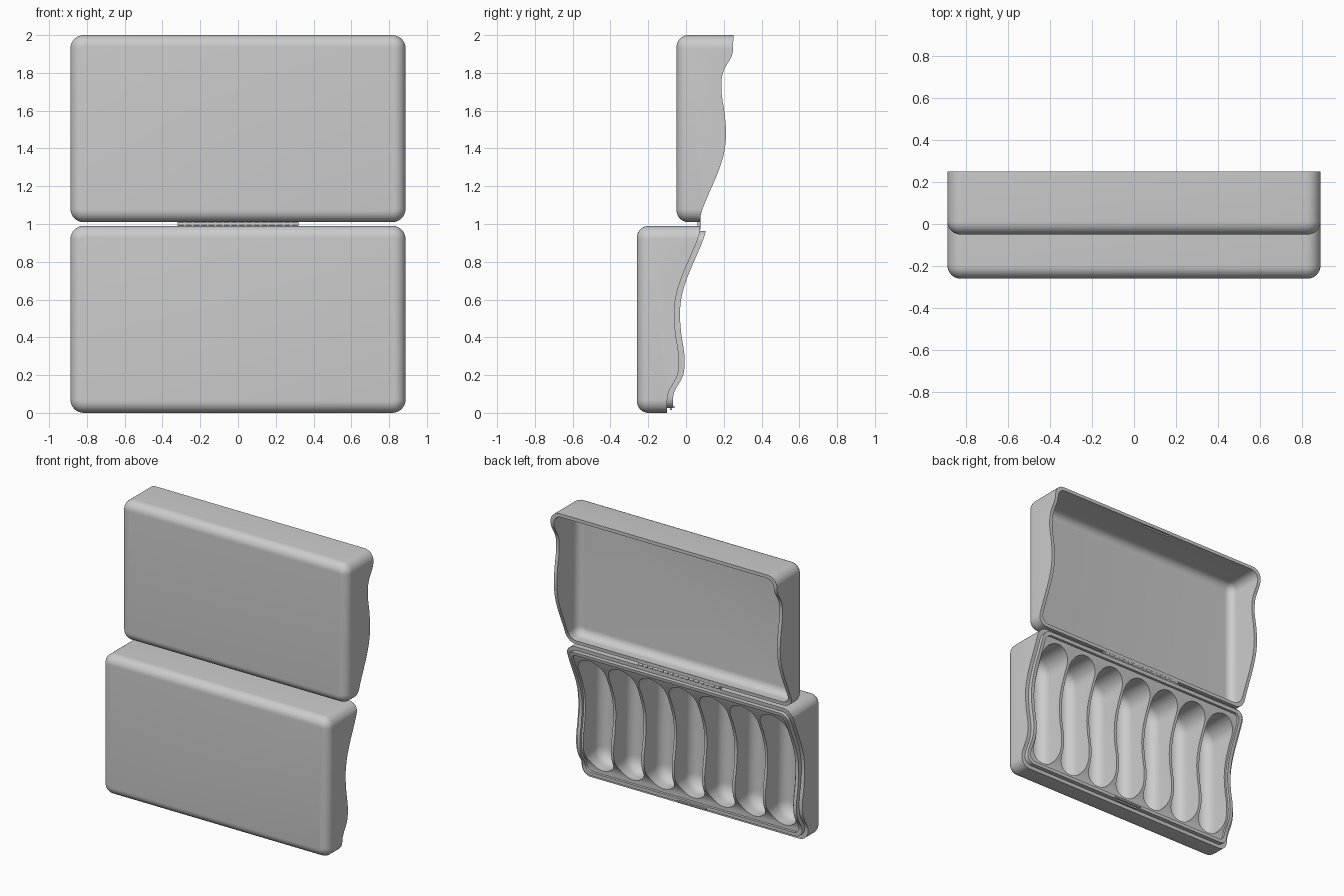
import bpy, bmesh, math
from mathutils import Vector

if "Cube" in bpy.data.objects:
    bpy.data.objects.remove(bpy.data.objects["Cube"])

grey = bpy.data.materials.new("light grey plastic")
grey.use_nodes = True
colour = (0.6, 0.6, 0.6, 1)
grey.diffuse_color = colour
grey.node_tree.nodes["Principled BSDF"].inputs["Base Color"].default_value = colour

W, FRONT, FAR = 0.887, -0.26, 0.6


def make(name, bm):
    bmesh.ops.recalc_face_normals(bm, faces=bm.faces)
    mesh = bpy.data.meshes.new(name)
    bm.to_mesh(mesh)
    bm.free()
    mesh.materials.append(grey)
    obj = bpy.data.objects.new(name, mesh)
    bpy.context.collection.objects.link(obj)
    return obj


def box(name, x, y, z, corner=0, edge=0, segments=8):
    """Box between limits; rounds its corners along y, then its front rim."""
    bm = bmesh.new()
    bmesh.ops.create_cube(bm, size=1)
    for v in bm.verts:
        v.co = [a[0] + (c + 0.5) * (a[1] - a[0]) for c, a in zip(v.co, (x, y, z))]
    if corner:
        along_y = [e for e in bm.edges if abs(e.verts[0].co.y - e.verts[1].co.y) > 1e-4]
        bmesh.ops.bevel(bm, geom=along_y, offset=corner, segments=segments,
                        profile=0.5, affect='EDGES')
    if edge:
        rim = [e for e in bm.edges if all(abs(v.co.y - y[0]) < 1e-5 for v in e.verts)]
        bmesh.ops.bevel(bm, geom=rim, offset=edge, segments=segments,
                        profile=0.5, affect='EDGES')
    return make(name, bm)


def combine(obj, tool, operation='DIFFERENCE'):
    mod = obj.modifiers.new(operation, 'BOOLEAN')
    mod.operation, mod.object, mod.solver = operation, tool, 'EXACT'
    bpy.context.view_layer.update()
    graph = bpy.context.evaluated_depsgraph_get()
    mesh = bpy.data.meshes.new_from_object(obj.evaluated_get(graph))
    obj.modifiers.clear()
    obj.data = mesh
    bpy.data.objects.remove(tool)


# Wavy parting line, as (y, z) points on the tray
KEYS = [(-0.10, -0.1), (-0.10, 0.04), (-0.092, 0.11), (-0.045, 0.2), (-0.038, 0.3),
        (-0.055, 0.42), (-0.062, 0.53), (-0.05, 0.63), (-0.018, 0.73), (0.025, 0.83),
        (0.062, 0.92), (0.075, 0.98), (0.075, 1.1)]


def wave_line(steps=6):
    pts = [Vector(k) for k in KEYS]
    pts = [pts[0]] + pts + [pts[-1]]
    line = []
    for a, b, c, d in zip(pts, pts[1:], pts[2:], pts[3:]):
        for i in range(steps):
            t = i / steps
            line.append(0.5 * (2 * b + (c - a) * t + (2 * a - 5 * b + 4 * c - d) * t ** 2
                               + (3 * b - 3 * c + d - a) * t ** 3))
    return line + [pts[-1]]


def wave_cutter(offset, for_lid=False):
    """Solid filling everything behind the wavy line."""
    line = [(p.x + offset, p.y) for p in wave_line()]
    if for_lid:
        line = [(0.15 - y, 2 - z) for y, z in line]
    line += [(1, line[-1][1]), (1, line[0][1])]
    bm = bmesh.new()
    face = bm.faces.new([bm.verts.new((-1.2, y, z)) for y, z in line])
    out = bmesh.ops.extrude_face_region(bm, geom=[face])["geom"]
    bmesh.ops.translate(bm, vec=(2.4, 0, 0),
                        verts=[v for v in out if isinstance(v, bmesh.types.BMVert)])
    return make("wave_cutter", bm)


def finish(obj):
    bpy.ops.object.select_all(action='DESELECT')
    obj.select_set(True)
    bpy.context.view_layer.objects.active = obj
    bpy.ops.object.shade_smooth_by_angle(angle=math.radians(32))


def inset_box(name, inset, y, z, corner, edge=0):
    return box(name, (-W + inset, W - inset), y, (z[0] + inset, z[1] - inset), corner, edge)


# Tray: rounded shell with a raised inner lip
TRAY_Z = (0, 0.99)
tray = inset_box("tray", 0, (FRONT, FAR), TRAY_Z, 0.07, 0.062)
combine(tray, wave_cutter(0))
lip = inset_box("lip", 0.026, (FRONT + 0.08, FAR), TRAY_Z, 0.055)
combine(lip, wave_cutter(0.03))
combine(tray, lip, 'UNION')

# Shallow recess inside the lip
recess = inset_box("recess", 0.05, (FRONT + 0.1, FAR), TRAY_Z, 0.045)
combine(recess, wave_cutter(0.012), 'INTERSECT')
combine(tray, recess)

# Row of seven round-ended pockets
PITCH, HALF = 0.238, 0.109
for i in range(-3, 4):
    x = i * PITCH
    pocket = box("pocket", (x - HALF, x + HALF), (FRONT + 0.035, FAR), (0.075, 0.915),
                 HALF - 0.001, 0.075)
    combine(tray, pocket)
finish(tray)

# Lid: hollow shell with the matching wavy rim and a latch notch
LID_Z = (1.01, 2)
lid = inset_box("lid", 0, (-0.05, FAR), LID_Z, 0.07, 0.062)
combine(lid, inset_box("hollow", 0.024, (-0.022, FAR + 0.1), LID_Z, 0.06, 0.055))
combine(lid, wave_cutter(0, True))
combine(lid, box("notch", (-0.11, 0.11), (0.225, 0.245), (1.96, 1.986)))
finish(lid)

# Hinge strap with a row of knuckles
box("hinge_strap", (-0.32, 0.32), (0.062, 0.076), (0.97, 1.03))
COUNT = 16
bm = bmesh.new()
for i in range(COUNT):
    ring = bmesh.ops.create_cone(bm, cap_ends=True, segments=12, radius1=0.011,
                                 radius2=0.011, depth=0.03)["verts"]
    for v in ring:
        v.co = (v.co.z + 0.64 * ((i + 0.5) / COUNT - 0.5), v.co.y + 0.07, v.co.x + 1)
finish(make("hinge_knuckles", bm))

# Latch on the lower lip
box("latch", (-0.11, 0.11), (-0.09, -0.06), (0.026, 0.036))
box("latch_catch", (-0.09, 0.09), (-0.085, -0.073), (0.016, 0.03))
